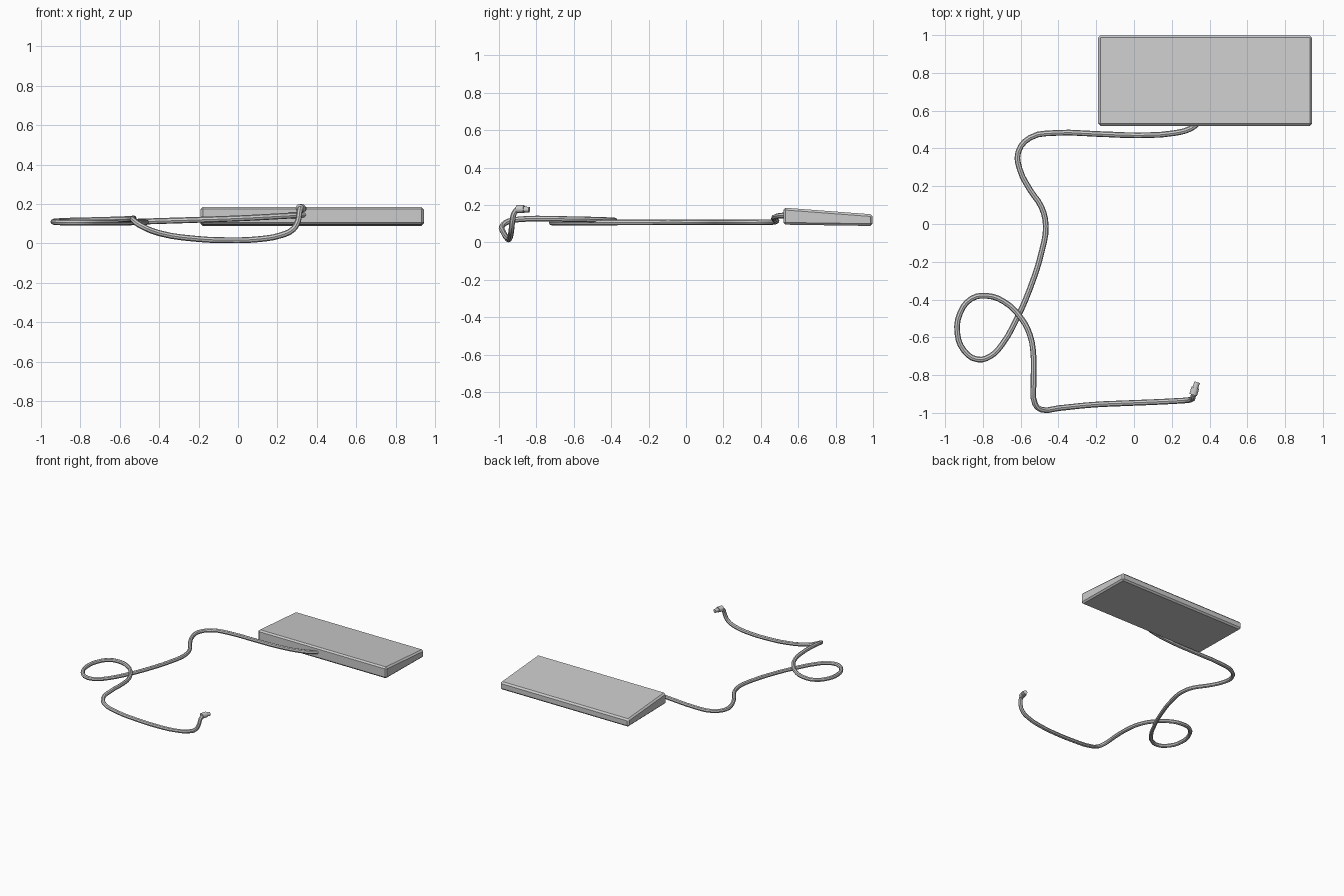
import bpy, bmesh
from mathutils import Vector

if "Cube" in bpy.data.objects:
    bpy.data.objects.remove(bpy.data.objects["Cube"])


def smooth(ob):
    bpy.ops.object.select_all(action='DESELECT')
    ob.select_set(True)
    bpy.context.view_layer.objects.active = ob
    bpy.ops.object.shade_smooth_by_angle()


# Slab body: wedge profile in (y, z), extruded along x
profile = [(0.52, 0.095), (0.998, 0.088), (0.998, 0.150), (0.52, 0.186)]
x0, x1 = -0.19, 0.943
bm = bmesh.new()
face = bm.faces.new([bm.verts.new((x0, y, z)) for y, z in profile])
ext = bmesh.ops.extrude_face_region(bm, geom=[face])
bmesh.ops.translate(bm, vec=(x1 - x0, 0, 0),
                    verts=[v for v in ext['geom'] if isinstance(v, bmesh.types.BMVert)])
bmesh.ops.recalc_face_normals(bm, faces=bm.faces[:])
bmesh.ops.bevel(bm, geom=bm.edges[:], offset=0.012, segments=1, affect='EDGES')
mesh = bpy.data.meshes.new("slab_body")
bm.to_mesh(mesh)
bm.free()
body = bpy.data.objects.new("slab_body", mesh)
bpy.context.collection.objects.link(body)

# Cord path: leaves the slab, loops once, sags, rises to the plug
path = [
    (0.34, 0.535, 0.145), (0.30, 0.505, 0.143), (0.21, 0.481, 0.138),
    (0.02, 0.470, 0.128), (-0.20, 0.477, 0.120), (-0.42, 0.482, 0.113),
    (-0.55, 0.457, 0.109), (-0.613, 0.38, 0.108), (-0.605, 0.29, 0.108),
    (-0.55, 0.18, 0.108), (-0.49, 0.09, 0.108), (-0.467, -0.01, 0.108),
    (-0.487, -0.14, 0.108), (-0.55, -0.34, 0.107), (-0.62, -0.50, 0.106),
    (-0.70, -0.64, 0.106), (-0.76, -0.70, 0.106), (-0.83, -0.717, 0.106),
    (-0.90, -0.67, 0.107), (-0.935, -0.58, 0.109), (-0.92, -0.47, 0.112),
    (-0.86, -0.395, 0.115), (-0.78, -0.38, 0.117), (-0.69, -0.41, 0.119),
    (-0.60, -0.495, 0.122), (-0.55, -0.59, 0.124), (-0.532, -0.70, 0.126),
    (-0.532, -0.85, 0.126), (-0.525, -0.95, 0.112), (-0.49, -0.983, 0.088),
    (-0.40, -0.975, 0.052), (-0.22, -0.957, 0.024), (-0.05, -0.949, 0.016),
    (0.10, -0.943, 0.021), (0.22, -0.937, 0.042), (0.28, -0.933, 0.072),
    (0.305, -0.928, 0.115), (0.312, -0.918, 0.158), (0.316, -0.90, 0.178),
]
curve = bpy.data.curves.new("cord", 'CURVE')
curve.dimensions = '3D'
curve.bevel_depth = 0.015
curve.bevel_resolution = 2
curve.resolution_u = 3
curve.use_fill_caps = True
spline = curve.splines.new('BEZIER')
spline.bezier_points.add(len(path) - 1)
for p, co in zip(spline.bezier_points, path):
    p.co = co
    p.handle_left_type = p.handle_right_type = 'AUTO'
cord = bpy.data.objects.new("cord", curve)
bpy.context.collection.objects.link(cord)
bpy.context.view_layer.update()
bpy.ops.object.select_all(action='DESELECT')
cord.select_set(True)
bpy.context.view_layer.objects.active = cord
bpy.ops.object.convert(target='MESH')
smooth(bpy.context.view_layer.objects.active)


# Plug: thick collar and thinner tip
def rod(name, a, b, radius):
    a, b = Vector(a), Vector(b)
    bpy.ops.mesh.primitive_cylinder_add(vertices=12, radius=radius, depth=(b - a).length,
                                        location=(a + b) / 2)
    ob = bpy.context.object
    ob.name = name
    ob.rotation_euler = (b - a).to_track_quat('Z', 'Y').to_euler()
    smooth(ob)


rod("plug_collar", (0.313, -0.905, 0.178), (0.325, -0.866, 0.178), 0.021)
rod("plug_tip", (0.322, -0.875, 0.177), (0.334, -0.838, 0.175), 0.015)
